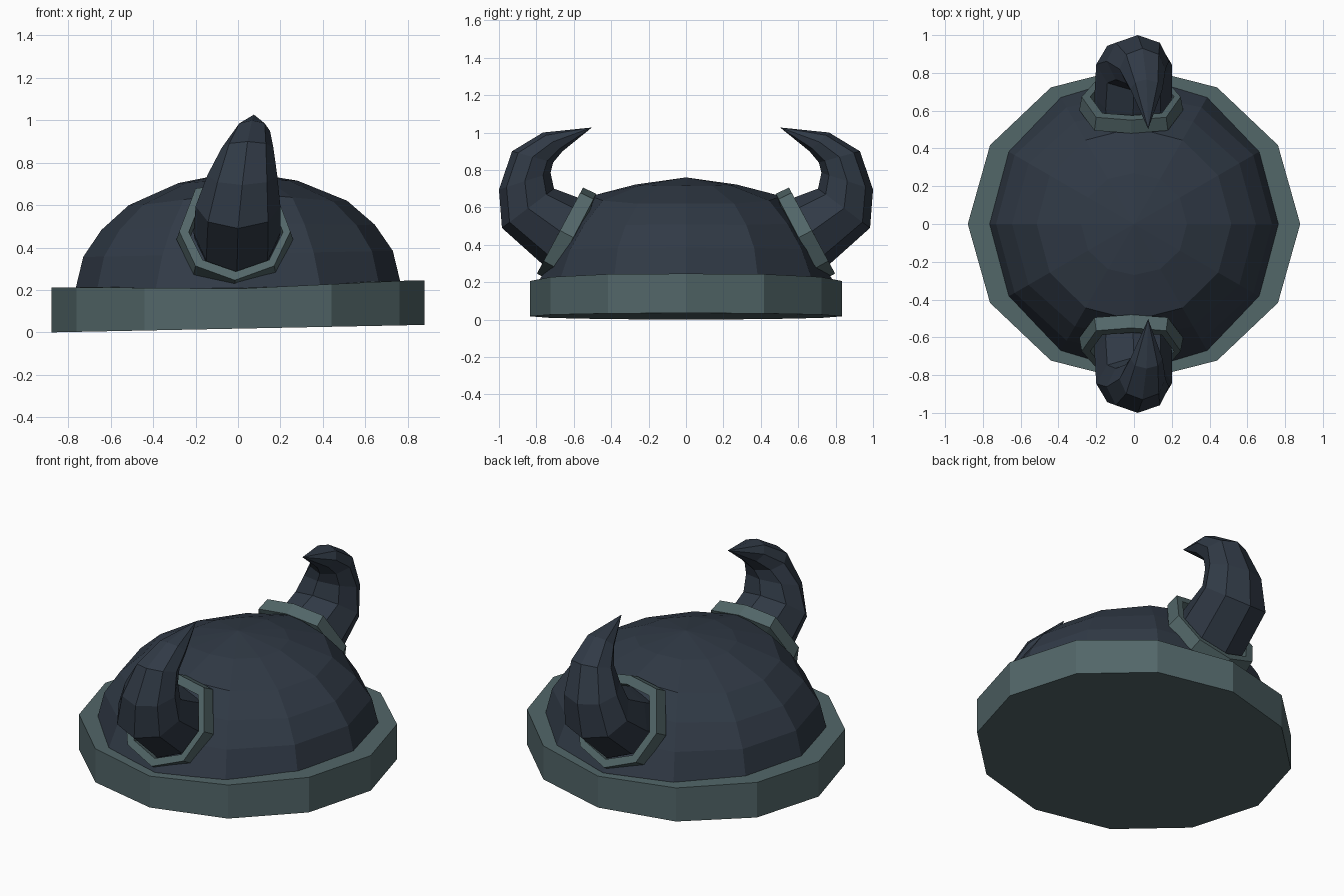
import bpy, bmesh, math

if "Cube" in bpy.data.objects:
    bpy.data.objects.remove(bpy.data.objects["Cube"])


def material(name, rgb):
    m = bpy.data.materials.new(name)
    m.diffuse_color = (*rgb, 1)
    m.use_nodes = True
    m.node_tree.nodes["Principled BSDF"].inputs["Base Color"].default_value = m.diffuse_color
    return m


dark = material("dark slate", (0.030, 0.042, 0.061))
teal = material("grey teal", (0.085, 0.134, 0.140))


def loft(name, rings, mat, close=False, mirror=False):
    """Skin a list of rings; one-point rings become tips, open ends are capped."""
    bm = bmesh.new()
    vs = [[bm.verts.new(p) for p in r] for r in rings]
    pairs = list(zip(vs, vs[1:]))
    if close:
        pairs.append((vs[-1], vs[0]))
    for a, b in pairs:
        n = len(a)
        for i in range(n):
            j = (i + 1) % n
            if len(b) == 1:
                bm.faces.new((a[i], a[j], b[0]))
            else:
                bm.faces.new((a[i], a[j], b[j], b[i]))
    if not close:
        for r in (vs[0], vs[-1]):
            if len(r) > 2:
                bm.faces.new(r)
    if mirror:
        geo = bmesh.ops.duplicate(bm, geom=bm.verts[:] + bm.edges[:] + bm.faces[:])["geom"]
        for v in geo:
            if isinstance(v, bmesh.types.BMVert):
                v.co.y *= -1
    bmesh.ops.recalc_face_normals(bm, faces=bm.faces[:])
    me = bpy.data.meshes.new(name)
    bm.to_mesh(me)
    bm.free()
    me.materials.append(mat)
    ob = bpy.data.objects.new(name, me)
    bpy.context.collection.objects.link(ob)
    return ob


ANG = [math.radians(30 * i) for i in range(12)]
TILT = 0.02


# Brim band: slightly tilted twelve-sided drum whose top dips under the horns
def band_ring(z, dip):
    return [(0.88 * math.cos(a), 0.835 * math.sin(a),
             z + TILT * 0.88 * math.cos(a) - dip * math.sin(a) ** 6) for a in ANG]


loft("brim_band", [band_ring(0.0176, 0), band_ring(0.228, 0.022)], teal)


# Dome: round profile that blends to a flatter one where the collars sit
round_prof = [(0.77, 0.19), (0.765, 0.225), (0.73, 0.37), (0.645, 0.495), (0.515, 0.61), (0.28, 0.71)]
side_prof = [(0.79, 0.17), (0.785, 0.21), (0.69, 0.37), (0.60, 0.52), (0.51, 0.66), (0.27, 0.722)]
dome = []
for (r0, z0), (r1, z1) in zip(round_prof, side_prof):
    ring = []
    for a in ANG:
        w = math.sin(a) ** 6
        r, z = r0 + (r1 - r0) * w, z0 + (z1 - z0) * w
        ring.append((r * math.cos(a), r * math.sin(a), z + TILT * r * math.cos(a)))
    dome.append(ring)
dome.append([(0, 0, 0.76)])
loft("dome", dome, dark)


# Eight-sided section between an outer and an inner (y, z) point
def section(outer, inner, cx, hw, flat=0.707):
    pts = []
    for i in range(8):
        a = math.pi / 4 * i
        c = math.cos(a)
        if i in (3, 5):
            c = -flat
        k = (1 + c) / 2
        pts.append((cx + hw * math.sin(a),
                    inner[0] + (outer[0] - inner[0]) * k,
                    inner[1] + (outer[1] - inner[1]) * k))
    return pts


# Horn collars, front and back
loft("horn_collars", [
    section((-0.725, 0.205), (-0.48, 0.672), -0.015, 0.275, 0.88),
    section((-0.797, 0.246), (-0.55, 0.706), -0.015, 0.262, 0.88),
    section((-0.775, 0.287), (-0.575, 0.66), -0.01, 0.222, 0.88),
    section((-0.69, 0.25), (-0.50, 0.61), -0.01, 0.222, 0.88),
], teal, close=True, mirror=True)

# Horns, curling up and back in over the dome
loft("horns", [
    section((-0.70, 0.27), (-0.51, 0.62), -0.005, 0.20),
    section((-0.755, 0.285), (-0.585, 0.655), -0.005, 0.205),
    section((-0.984, 0.49), (-0.706, 0.70), 0.0, 0.20),
    section((-1.0, 0.695), (-0.724, 0.785), 0.02, 0.165),
    section((-0.93, 0.90), (-0.71, 0.84), 0.045, 0.122),
    section((-0.765, 1.0), (-0.66, 0.90), 0.066, 0.085),
    [(0.075, -0.503, 1.027)],
], dark, mirror=True)
